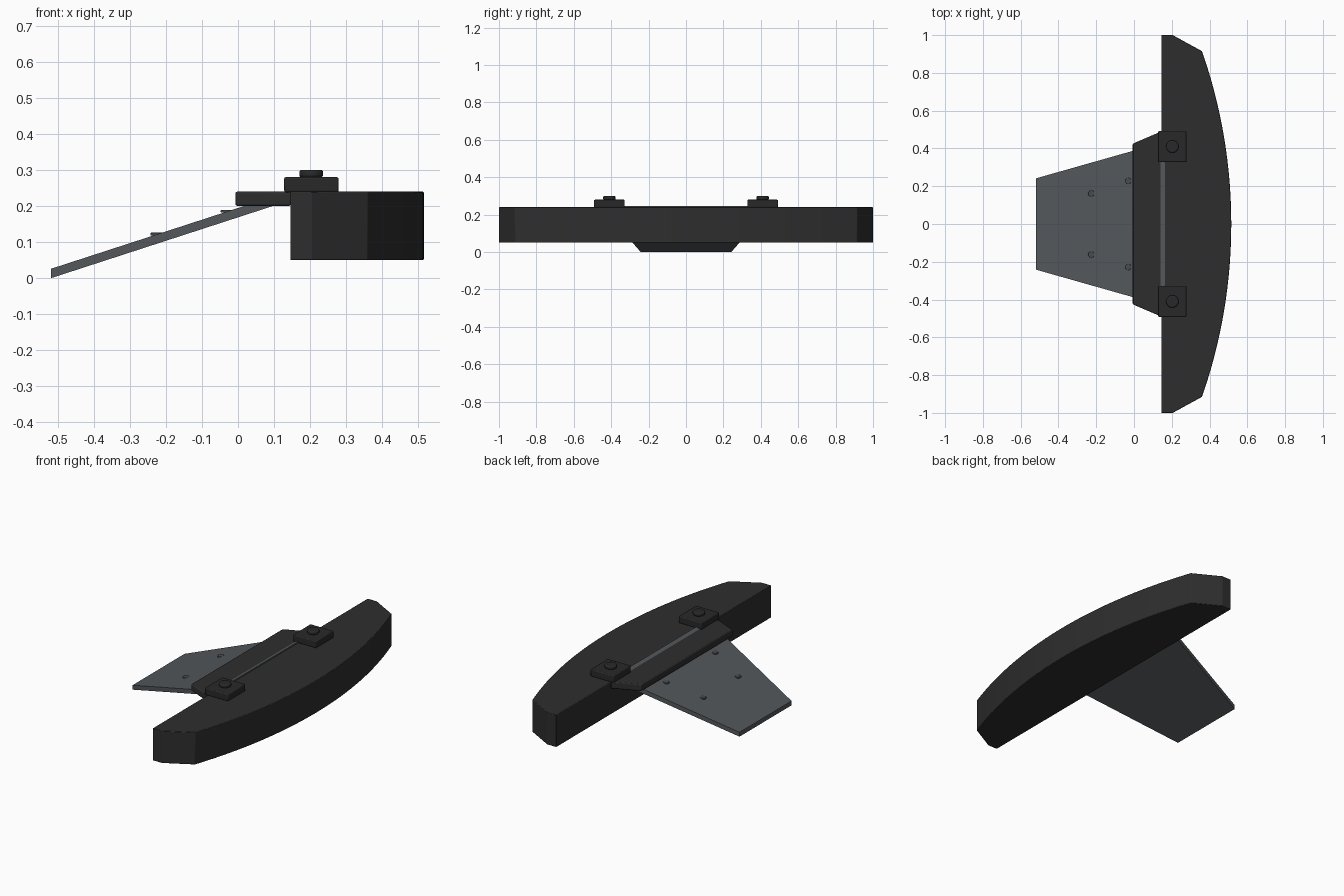
import bpy, bmesh, math
from mathutils import Vector

cube = bpy.data.objects.get("Cube")
if cube:
    bpy.data.objects.remove(cube, do_unlink=True)


def material(name, colour):
    m = bpy.data.materials.new(name)
    m.use_nodes = True
    m.diffuse_color = (*colour, 1)
    bsdf = next(n for n in m.node_tree.nodes if n.type == 'BSDF_PRINCIPLED')
    bsdf.inputs["Base Color"].default_value = (*colour, 1)
    return m


RUBBER = material("charcoal", (0.027, 0.027, 0.027))
CLAMP = material("dark charcoal", (0.022, 0.022, 0.022))
STEEL = material("blue grey steel", (0.085, 0.096, 0.102))
RIVET = material("dark steel", (0.065, 0.073, 0.078))


def finish(obj, mat, bevel=0, segments=2):
    obj.data.materials.append(mat)
    if bevel:
        mod = obj.modifiers.new("soft edges", 'BEVEL')
        mod.width, mod.segments = bevel, segments
        mod.limit_method = 'ANGLE'
        mod.angle_limit = math.radians(40)
    bpy.ops.object.select_all(action='DESELECT')
    obj.select_set(True)
    bpy.context.view_layer.objects.active = obj
    bpy.ops.object.shade_smooth_by_angle(angle=math.radians(25))
    return obj


def slab(name, outline, height, bottom, mat, bevel=0):
    """Extrude a plan outline upward; bottom(x) gives the underside height."""
    bm = bmesh.new()
    face = bm.faces.new([bm.verts.new((x, y, bottom(x))) for x, y in outline])
    top = bmesh.ops.extrude_face_region(bm, geom=[face])["geom"]
    bmesh.ops.translate(bm, vec=Vector((0, 0, height)),
                        verts=[v for v in top if isinstance(v, bmesh.types.BMVert)])
    bmesh.ops.recalc_face_normals(bm, faces=bm.faces)
    mesh = bpy.data.meshes.new(name)
    bm.to_mesh(mesh)
    bm.free()
    obj = bpy.data.objects.new(name, mesh)
    bpy.context.collection.objects.link(obj)
    return finish(obj, mat, bevel)


def disc(name, x, y, z, radius, height, mat, bevel, sides=32):
    bpy.ops.mesh.primitive_cylinder_add(vertices=sides, radius=radius, depth=height,
                                        location=(x, y, z + height / 2))
    obj = bpy.context.object
    obj.name = name
    return finish(obj, mat, bevel, 3)


def mirrored(half):
    return half + [(x, -y) for x, y in reversed(half)]


# Curved bumper block: straight back, clipped ends, bowed face
half_width, bow, face_x = 0.915, 0.155, 0.515
radius = (bow ** 2 + half_width ** 2) / (2 * bow)
reach = math.asin(half_width / radius)
steps = 40
arc = []
for i in range(steps + 1):
    a = reach * (1 - 2 * i / steps)
    arc.append((face_x - radius * (1 - math.cos(a)), radius * math.sin(a)))
outline = [(0.145, -1), (0.145, 1), (0.205, 1)] + arc + [(0.205, -1)]
slab("bumper_block", outline, 0.19, lambda x: 0.05, RUBBER, 0.003)

# Mounting flange behind the block
slab("mounting_flange", mirrored([(-0.007, 0.425), (0.146, 0.491)]),
     0.04, lambda x: 0.2, RUBBER, 0.005)


# Sloping tapered steel plate
def plate_underside(x):
    return 0.325 * (x + 0.518)


plate_height = 0.026
slab("sloping_plate", mirrored([(-0.518, 0.242), (0.163, 0.435)]),
     plate_height, plate_underside, STEEL)

# Clamps, bolts and rivets on both sides
for side, label in ((1, "back"), (-1, "front")):
    y = side * 0.41
    slab(f"clamp_block_{label}",
         [(0.128, y - 0.082), (0.279, y - 0.082), (0.279, y + 0.082), (0.128, y + 0.082)],
         0.042, lambda x: 0.238, CLAMP, 0.005)
    disc(f"bolt_head_{label}", 0.203, y, 0.279, 0.033, 0.021, CLAMP, 0.007)
    for place, x, ry in (("lower", -0.226, 0.162), ("upper", -0.031, 0.228)):
        z = plate_underside(x) + plate_height
        disc(f"rivet_{place}_{label}", x, side * ry, z - 0.003, 0.017, 0.008,
             RIVET, 0.002, 20)
